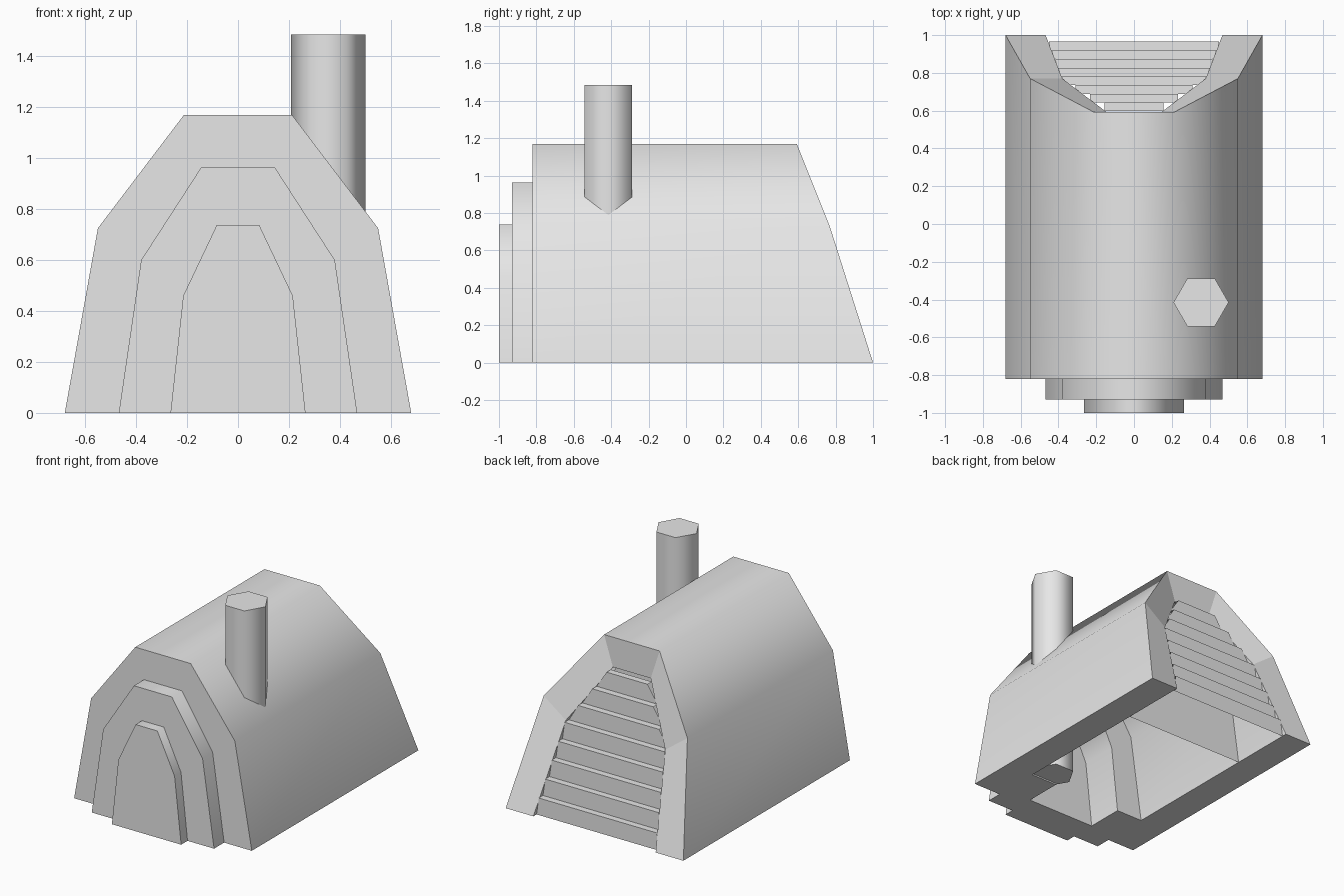
import bpy
import bmesh
import math

if "Cube" in bpy.data.objects:
    bpy.data.objects.remove(bpy.data.objects["Cube"], do_unlink=True)

grey = bpy.data.materials.new("light_grey")
grey.use_nodes = True
COLOUR = (0.8, 0.8, 0.8, 1)
grey.diffuse_color = COLOUR
grey.node_tree.nodes["Principled BSDF"].inputs["Base Color"].default_value = COLOUR

# Half arches as (x, z), from the ground up
OUTER = [(0.68, 0), (0.55, 0.725), (0.212, 1.17)]
MIDDLE = [(0.468, 0), (0.38, 0.6), (0.145, 0.963)]
SMALL = [(0.265, 0), (0.215, 0.46), (0.083, 0.738)]
SLOPE = [1.0, 0.77, 0.592]      # depth of the slanted rear rim per arch point


def finish(bm, name):
    bmesh.ops.remove_doubles(bm, verts=bm.verts, dist=0.0001)
    mesh = bpy.data.meshes.new(name)
    bm.to_mesh(mesh)
    bm.free()
    mesh.materials.append(grey)
    obj = bpy.data.objects.new(name, mesh)
    bpy.context.collection.objects.link(obj)
    return obj


def arch(bm, half, depth):
    """Arch section from the +x foot over the top to the -x foot."""
    ys = depth if isinstance(depth, list) else [depth] * len(half)
    right = [(x, y, z) for (x, z), y in zip(half, ys)]
    left = [(-x, y, z) for x, y, z in reversed(right)]
    return [bm.verts.new(p) for p in right + left]


def half_width(z):
    """Width of the middle arch at height z."""
    for (x0, z0), (x1, z1) in zip(MIDDLE, MIDDLE[1:]):
        if z <= z1:
            return x0 + (x1 - x0) * (z - z0) / (z1 - z0)
    return MIDDLE[-1][0]


# Hut shell: stepped front, vault, slanted rear rim and stepped inside
bm = bmesh.new()
chain = [(SMALL, -1.0), (SMALL, -0.93), (MIDDLE, -0.93), (MIDDLE, -0.82),
         (OUTER, -0.82), (OUTER, SLOPE), (MIDDLE, SLOPE), (MIDDLE, -0.485),
         (SMALL, -0.485), (SMALL, -0.75)]
sections = [arch(bm, half, depth) for half, depth in chain]
for i, (a, b) in enumerate(zip(sections, sections[1:])):
    for j in range(len(a) - 1):
        face = bm.faces.new((a[j], a[j + 1], b[j + 1], b[j]))
        face.smooth = chain[i][0] is chain[i + 1][0]
bm.faces.new(sections[0])
bm.faces.new(sections[-1])
bm.faces.new([s[0] for s in sections] + [s[-1] for s in reversed(sections)])
bmesh.ops.recalc_face_normals(bm, faces=bm.faces)
finish(bm, "hut_shell")

# Inner wall behind the steps
bm = bmesh.new()
wall = bm.faces.new(arch(bm, MIDDLE, 0.515))
wall.normal_update()
if wall.normal.y < 0:
    wall.normal_flip()
finish(bm, "inner_wall")

# Rear steps filling the slanted opening
bm = bmesh.new()
STEPS, RISE, RUN = 8, 0.118, 0.046
for i in range(STEPS):
    y, z0, z1 = 0.965 - RUN * i, RISE * i, RISE * (i + 1)
    w0, w1 = half_width(z0), half_width(z1)
    rows = [(w0, y, z0), (w1, y, z1), (w1, y - RUN, z1)]
    pairs = [(bm.verts.new((w, d, h)), bm.verts.new((-w, d, h))) for w, d, h in rows]
    for low, high in zip(pairs, pairs[1:]):
        bm.faces.new((low[0], low[1], high[1], high[0]))
finish(bm, "rear_steps")

# Six-sided chimney reaching down to the ground
bm = bmesh.new()
SIDES = 6
rings = []
for z in (0.01, 1.485):
    rings.append([bm.verts.new((0.355 + 0.146 * math.cos(math.tau * k / SIDES),
                                -0.415 + 0.146 * math.sin(math.tau * k / SIDES), z))
                  for k in range(SIDES)])
low, high = rings
for k in range(SIDES):
    n = (k + 1) % SIDES
    bm.faces.new((low[k], low[n], high[n], high[k])).smooth = True
bm.faces.new(high)
bm.faces.new(list(reversed(low)))
finish(bm, "chimney")
